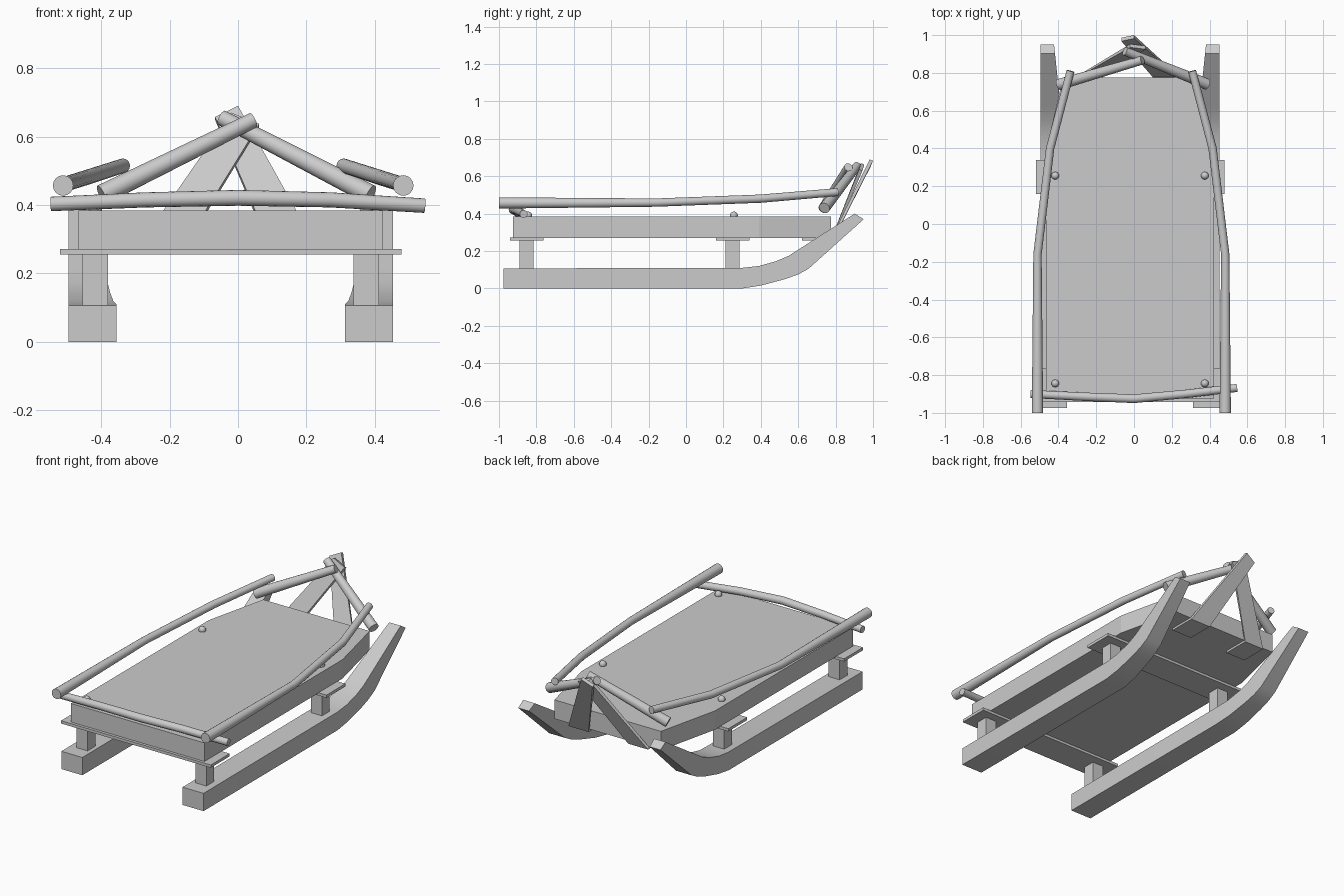
import bpy, bmesh
from mathutils import Vector

if "Cube" in bpy.data.objects:
    bpy.data.objects.remove(bpy.data.objects["Cube"])

CX = -0.021  # sled body centre line


def finish(name, bm):
    bmesh.ops.recalc_face_normals(bm, faces=bm.faces)
    me = bpy.data.meshes.new(name)
    bm.to_mesh(me)
    bm.free()
    ob = bpy.data.objects.new(name, me)
    bpy.context.collection.objects.link(ob)
    return ob


def smooth(ob, deg=30):
    bpy.ops.object.select_all(action='DESELECT')
    ob.select_set(True)
    bpy.context.view_layer.objects.active = ob
    bpy.ops.object.shade_smooth_by_angle(angle=deg * 3.14159 / 180)


def loft(name, rings):
    """Skin a list of equal-length point rings and cap both ends."""
    bm = bmesh.new()
    vs = [[bm.verts.new(p) for p in r] for r in rings]
    n = len(vs[0])
    for a, b in zip(vs, vs[1:]):
        for i in range(n):
            j = (i + 1) % n
            bm.faces.new((a[i], a[j], b[j], b[i]))
    bm.faces.new(vs[0])
    bm.faces.new(vs[-1])
    return finish(name, bm)


def box(name, x0, x1, y0, y1, z0, z1):
    ring = [(x0, y0), (x1, y0), (x1, y1), (x0, y1)]
    return loft(name, [[(x, y, z) for x, y in ring] for z in (z0, z1)])


def pole(name, pts, radii):
    """Round tapered wooden pole along a polyline."""
    cu = bpy.data.curves.new(name, 'CURVE')
    cu.dimensions = '3D'
    cu.bevel_depth = 1.0
    cu.bevel_resolution = 6
    cu.use_fill_caps = True
    sp = cu.splines.new('POLY')
    sp.points.add(len(pts) - 1)
    for p, co, r in zip(sp.points, pts, radii):
        p.co = (*co, 1)
        p.radius = r
    ob = bpy.data.objects.new(name, cu)
    bpy.context.collection.objects.link(ob)
    bpy.ops.object.select_all(action='DESELECT')
    ob.select_set(True)
    bpy.context.view_layer.objects.active = ob
    bpy.ops.object.convert(target='MESH')
    smooth(bpy.context.object, 40)


# Runners: (y, z) pairs along underside and top, narrowing to the raised tip
under = [(-0.975, 0), (0.30, 0), (0.40, 0.015), (0.53, 0.05), (0.60, 0.075), (0.655, 0.105), (0.95, 0.37)]
upper = [(-0.975, 0.107), (0.30, 0.11), (0.39, 0.12), (0.48, 0.145), (0.55, 0.175), (0.62, 0.22), (0.902, 0.40)]
for side, tag in ((-1, 'left'), (1, 'right')):
    rings = []
    for (yb, zb), (yt, zt) in zip(under, upper):
        inner = lambda y: CX + side * (0.334 + max(0, y - 0.3) * 0.105)
        outer = CX + side * 0.474
        rings.append([(outer, yb, zb), (inner(yb), yb, zb), (inner(yt), yt, zt), (outer, yt, zt)])
    smooth(loft(tag + '_runner', rings), 30)

    # Posts and peg heads
    for y, end in ((-0.852, 'front'), (0.248, 'rear')):
        x = CX + side * 0.396
        box(f'{tag}_{end}_post', x - 0.037, x + 0.037, y - 0.037, y + 0.037, 0.1, 0.258)
        bm = bmesh.new()
        bmesh.ops.create_uvsphere(bm, u_segments=10, v_segments=8, radius=0.021)
        peg = finish(f'{tag}_{end}_peg', bm)
        peg.location = (x, y + 0.008, 0.39)
        smooth(peg, 50)

# Cross planks under the deck
for y, end in ((-0.852, 'front'), (0.25, 'rear')):
    box(end + '_cross_plank', CX - 0.499, CX + 0.499, y - 0.09, y + 0.09, 0.255, 0.272)

# Deck with narrowed rear end
plan = [(-0.445, -0.925), (0.445, -0.925), (0.445, 0.39), (0.355, 0.776), (-0.355, 0.776), (-0.445, 0.39)]
loft('deck', [[(CX + x, y, z) for x, y in plan] for z in (0.270, 0.384)])

# Side rails
for side, tag in ((-1, 'left'), (1, 'right')):
    pole(tag + '_side_rail',
         [(-0.014 + side * x, y, z) for x, y, z in
          ((0.497, -1.0, 0.457), (0.497, -0.16, 0.459), (0.43, 0.40, 0.480), (0.322, 0.81, 0.515))],
         (0.030, 0.022, 0.022, 0.021))

# Front handle bar
pole('front_bar', [(-0.547, -0.900, 0.403), (-0.27, -0.914, 0.415), (0, -0.925, 0.421),
                   (0.27, -0.900, 0.415), (0.545, -0.868, 0.398)],
     (0.021, 0.022, 0.023, 0.022, 0.021))

# Rear crossed bars
pole('rear_bar_left', [(-0.398, 0.738, 0.430), (0.045, 0.868, 0.648)], (0.030, 0.023))
pole('rear_bar_right', [(0.387, 0.740, 0.430), (-0.048, 0.915, 0.655)], (0.030, 0.023))


def strut(name, foot_x, top):
    """Bent board: flat foot below the deck, then leaning up to the apex."""
    a, b = foot_x
    rows = [((a, 0.62, 0.27), (b, 0.62, 0.27)), ((a, 0.778, 0.27), (b, 0.778, 0.27)), top]
    offs = [Vector((0, 0, -0.013)), Vector((0, 0.008, -0.013)), Vector((0, 0.018, -0.008))]
    rings = []
    for (p, q), o in zip(rows, offs):
        p, q = Vector(p), Vector(q)
        rings.append([p, q, q + o, p + o])
    loft(name, rings)


# Rear struts meeting at the apex
strut('rear_strut_left', (-0.297, -0.165), ((-0.02, 0.935, 0.67), (0.062, 0.925, 0.637)))
strut('rear_strut_right', (0.234, 0.099), ((0.0, 0.982, 0.69), (-0.067, 0.968, 0.657)))
